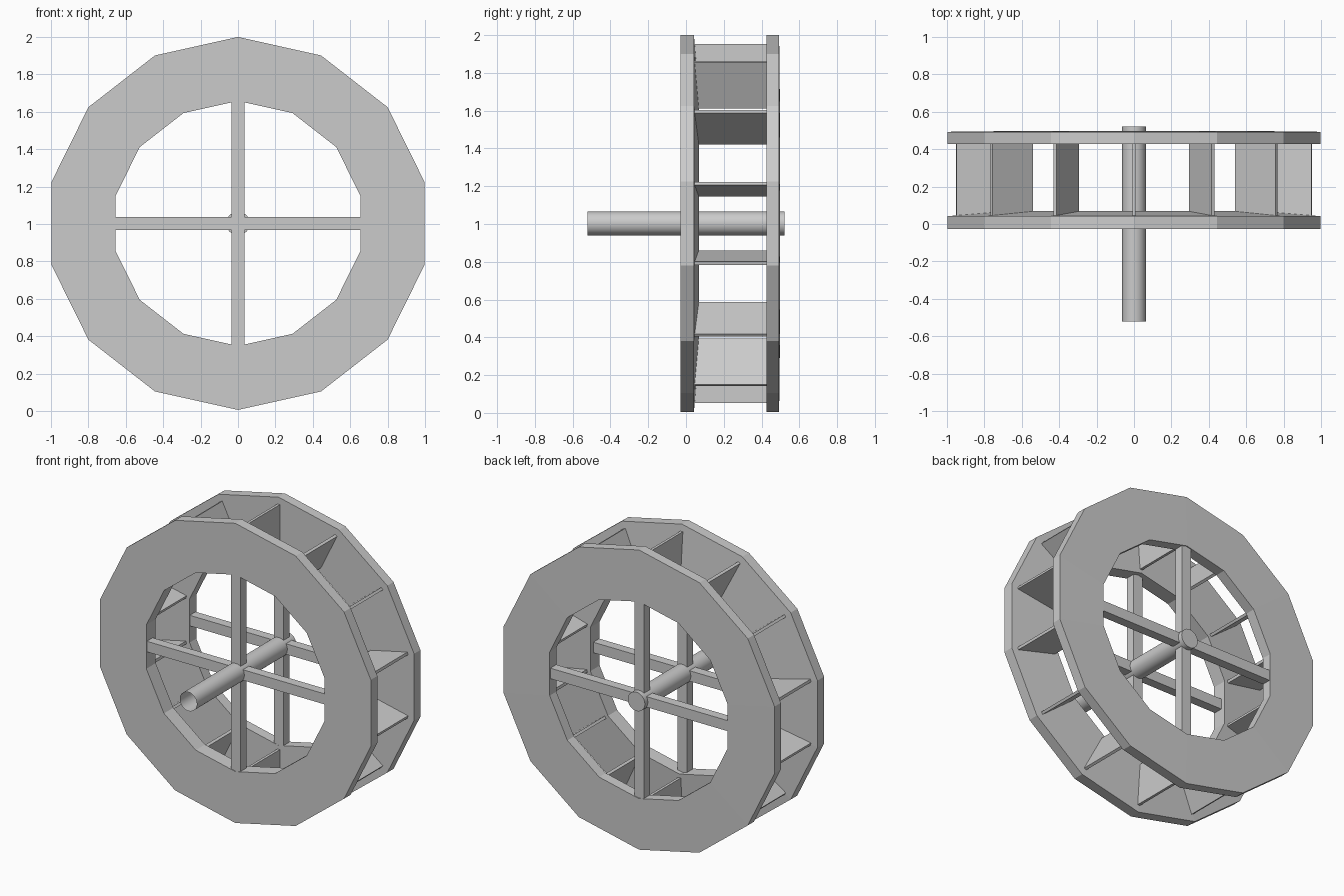
import bpy, bmesh, math
from mathutils import Matrix, Vector

cube = bpy.data.objects.get("Cube")
if cube:
    bpy.data.objects.remove(cube)

SIDES = 14
STRETCH = 1.026          # the wheel is slightly wider than tall
HUB = Vector((0, 0, 1.003))

grey = bpy.data.materials.new("plain grey")
grey.use_nodes = True
colour = (0.6, 0.6, 0.6, 1)
grey.diffuse_color = colour
grey.node_tree.nodes["Principled BSDF"].inputs["Base Color"].default_value = colour


def finish(name, bm):
    bmesh.ops.recalc_face_normals(bm, faces=bm.faces)
    mesh = bpy.data.meshes.new(name)
    bm.to_mesh(mesh)
    bm.free()
    mesh.materials.append(grey)
    obj = bpy.data.objects.new(name, mesh)
    bpy.context.collection.objects.link(obj)
    return obj


def rim_point(radius, i, y):
    a = math.pi / 2 - math.tau * i / SIDES
    return HUB + Vector((radius * STRETCH * math.cos(a), y, radius * math.sin(a)))


def ring(name, profile):
    """Sweep a (radius, y) profile around the wheel."""
    bm = bmesh.new()
    loops = [[bm.verts.new(rim_point(r, i, y)) for r, y in profile] for i in range(SIDES)]
    n = len(profile)
    for i in range(SIDES):
        a, b = loops[i], loops[(i + 1) % SIDES]
        for j in range(n):
            k = (j + 1) % n
            bm.faces.new((a[j], a[k], b[k], b[j]))
    return finish(name, bm)


def box(name, centre, size, turn=0):
    bm = bmesh.new()
    bmesh.ops.create_cube(bm, size=1, matrix=Matrix.Translation(centre)
                          @ Matrix.Rotation(turn, 4, 'Y') @ Matrix.Diagonal((*size, 1)))
    return finish(name, bm)


# Rims: the front one thickens towards its inner edge
ring("front_rim", [(0.997, -0.028), (0.997, 0.042), (0.655, 0.07), (0.655, -0.028)])
ring("back_rim", [(0.997, 0.427), (0.997, 0.493), (0.655, 0.497), (0.655, 0.427)])

# Crossed spokes in each rim
for name, y in (("front", 0.008), ("back", 0.46)):
    at = HUB + Vector((0, y, 0))
    box(name + "_upright_spoke", at, (0.07, 0.062, 1.32))
    box(name + "_level_spoke", at, (1.32, 0.062, 0.07))

# Radial paddles between the rims, one at each rim corner
for i in range(SIDES):
    inner, outer = rim_point(0.68, i, 0.238), rim_point(0.95, i, 0.238)
    d = outer - inner
    box(f"paddle_{i + 1}", (inner + outer) / 2, (0.018, 0.39, d.length), math.atan2(d.x, d.z))

# Axle: a tube open at the front and closed at the back
bm = bmesh.new()
bmesh.ops.create_cone(bm, cap_ends=True, segments=32, radius1=0.063, radius2=0.063, depth=1.045,
                      matrix=Matrix.Translation(HUB) @ Matrix.Rotation(math.pi / 2, 4, 'X'))
front_cap = [f for f in bm.faces if f.calc_center_median().y < -0.5]
bmesh.ops.delete(bm, geom=front_cap, context='FACES_ONLY')
axle = finish("axle", bm)
bpy.ops.object.select_all(action='DESELECT')
axle.select_set(True)
bpy.context.view_layer.objects.active = axle
bpy.ops.object.shade_smooth_by_angle(angle=math.radians(40))
